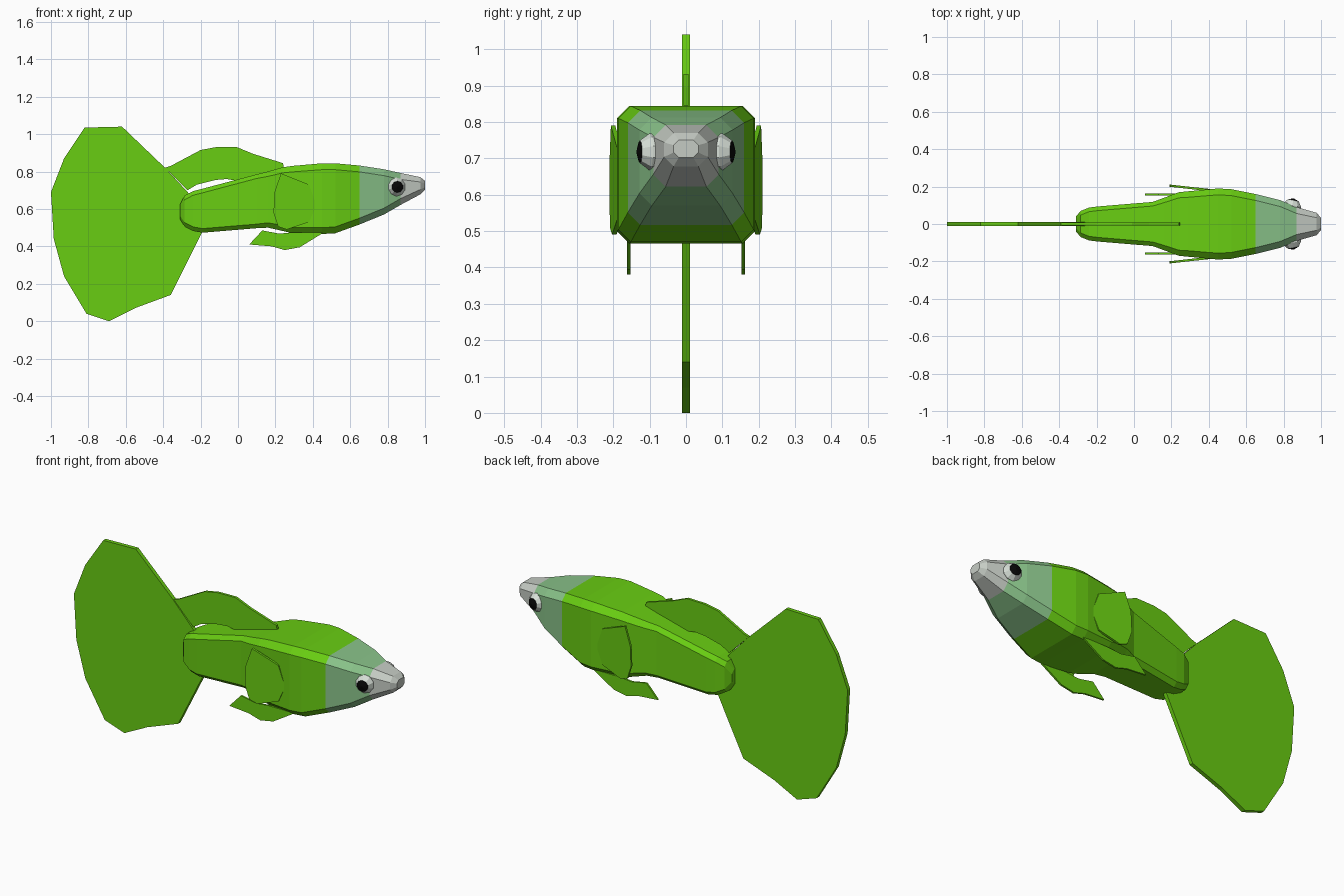
import bpy, bmesh, math
from mathutils import Vector

if "Cube" in bpy.data.objects:
    bpy.data.objects.remove(bpy.data.objects["Cube"])


def material(name, rgb):
    m = bpy.data.materials.new(name)
    m.diffuse_color = (*rgb, 1)
    m.use_nodes = True
    m.node_tree.nodes["Principled BSDF"].inputs["Base Color"].default_value = m.diffuse_color
    return m


GREEN = material("leaf green", (0.14, 0.61, 0.006))
PALE = material("pale green", (0.25, 0.54, 0.25))
GREY = material("snout grey", (0.56, 0.60, 0.55))
WHITE = material("eye white", (0.68, 0.74, 0.68))
BLACK = material("pupil black", (0.002, 0.002, 0.002))


def finish(bm, name, mats):
    bmesh.ops.recalc_face_normals(bm, faces=bm.faces)
    mesh = bpy.data.meshes.new(name)
    bm.to_mesh(mesh)
    bm.free()
    for m in mats:
        mesh.materials.append(m)
    ob = bpy.data.objects.new(name, mesh)
    bpy.context.collection.objects.link(ob)
    return ob


def fin(name, outline, thick, y_at=lambda x: 0.0):
    """Thin plate from an x-z outline, its middle plane given by y_at(x)."""
    bm = bmesh.new()
    sides = [[bm.verts.new((x, y_at(x) + s * thick / 2, z)) for x, z in outline]
             for s in (-1, 1)]
    n = len(outline)
    caps = [bm.faces.new(side) for side in sides]
    for i in range(n):
        j = (i + 1) % n
        bm.faces.new((sides[0][i], sides[0][j], sides[1][j], sides[1][i]))
    bmesh.ops.triangulate(bm, faces=caps)
    return finish(bm, name, [GREEN])


# Body: chamfered box sections (x, half width, bottom, top, chamfer)
SECTIONS = [
    (-0.31, 0.040, 0.545, 0.625, 0.018), (-0.285, 0.070, 0.505, 0.672, 0.022),
    (-0.24, 0.088, 0.482, 0.695, 0.022), (-0.19, 0.094, 0.473, 0.708, 0.022),
    (0.10, 0.118, 0.497, 0.785, 0.022), (0.16, 0.140, 0.500, 0.800, 0.026),
    (0.24, 0.170, 0.482, 0.823, 0.030), (0.29, 0.175, 0.470, 0.830, 0.032),
    (0.45, 0.190, 0.466, 0.844, 0.034), (0.52, 0.186, 0.470, 0.844, 0.034),
    (0.65, 0.160, 0.517, 0.832, 0.034), (0.78, 0.128, 0.570, 0.812, 0.034),
    (0.87, 0.090, 0.622, 0.792, 0.034), (0.975, 0.060, 0.678, 0.770, 0.026),
    (1.00, 0.034, 0.702, 0.750, 0.014),
]
bm = bmesh.new()
rings = []
for x, w, b, t, c in SECTIONS:
    half = [(w - c, b), (w, b + c), (w, t - c), (w - c, t)]
    loop = half + [(-y, z) for y, z in reversed(half)]
    rings.append([bm.verts.new((x, y, z)) for y, z in loop])
for a, b in zip(rings, rings[1:]):
    for i in range(8):
        j = (i + 1) % 8
        bm.faces.new((a[i], a[j], b[j], b[i]))
bm.faces.new(rings[0])
bm.faces.new(rings[-1])
for f in bm.faces:
    x = f.calc_center_median().x
    f.material_index = 0 if x < 0.65 else 1 if x < 0.87 else 2
finish(bm, "body", [GREEN, PALE, GREY])

# Tail and back fins on the centre line
fin("tail_fin", [(-1, 0.69), (-0.93, 0.87), (-0.82, 1.035), (-0.62, 1.04),
                 (-0.39, 0.82), (-0.26, 0.68), (-0.22, 0.58), (-0.19, 0.48),
                 (-0.36, 0.14), (-0.55, 0.07), (-0.69, 0.0), (-0.81, 0.04),
                 (-0.93, 0.24), (-0.985, 0.44)], 0.022)
fin("dorsal_fin", [(-0.39, 0.82), (-0.36, 0.83), (-0.20, 0.915), (-0.12, 0.93),
                   (-0.01, 0.932), (0.08, 0.895), (0.24, 0.845), (0.25, 0.80),
                   (0.0, 0.75), (-0.06, 0.76), (-0.12, 0.755), (-0.22, 0.73),
                   (-0.27, 0.70)], 0.014)

PECTORAL = [(0.23, 0.79), (0.38, 0.73), (0.42, 0.62), (0.38, 0.53),
            (0.26, 0.49), (0.215, 0.505), (0.19, 0.58), (0.195, 0.69)]
PELVIC = [(0.06, 0.41), (0.13, 0.485), (0.22, 0.468), (0.30, 0.475),
          (0.46, 0.475), (0.33, 0.395), (0.25, 0.38), (0.18, 0.40)]

for side, s in (("left", 1), ("right", -1)):
    # Paired fins
    fin("pectoral_fin_" + side, PECTORAL, 0.012,
        lambda x: s * (0.205 - (x - 0.19) * 0.11))
    fin("pelvic_fin_" + side, PELVIC, 0.010, lambda x: s * 0.157)
    # Eye: ball whose outer polar cap is the pupil
    axis = Vector((0.22, s, 0.0)).normalized()
    bm = bmesh.new()
    bmesh.ops.create_uvsphere(bm, u_segments=10, v_segments=5, radius=0.053)
    for f in bm.faces:
        f.material_index = int(f.calc_center_median().z > 0.042)
    turn = axis.to_track_quat('Z', 'Y').to_matrix()
    bmesh.ops.rotate(bm, verts=bm.verts, matrix=turn)
    bmesh.ops.translate(bm, verts=bm.verts, vec=(0.843, s * 0.085, 0.718))
    finish(bm, "eye_" + side, [WHITE, BLACK])
